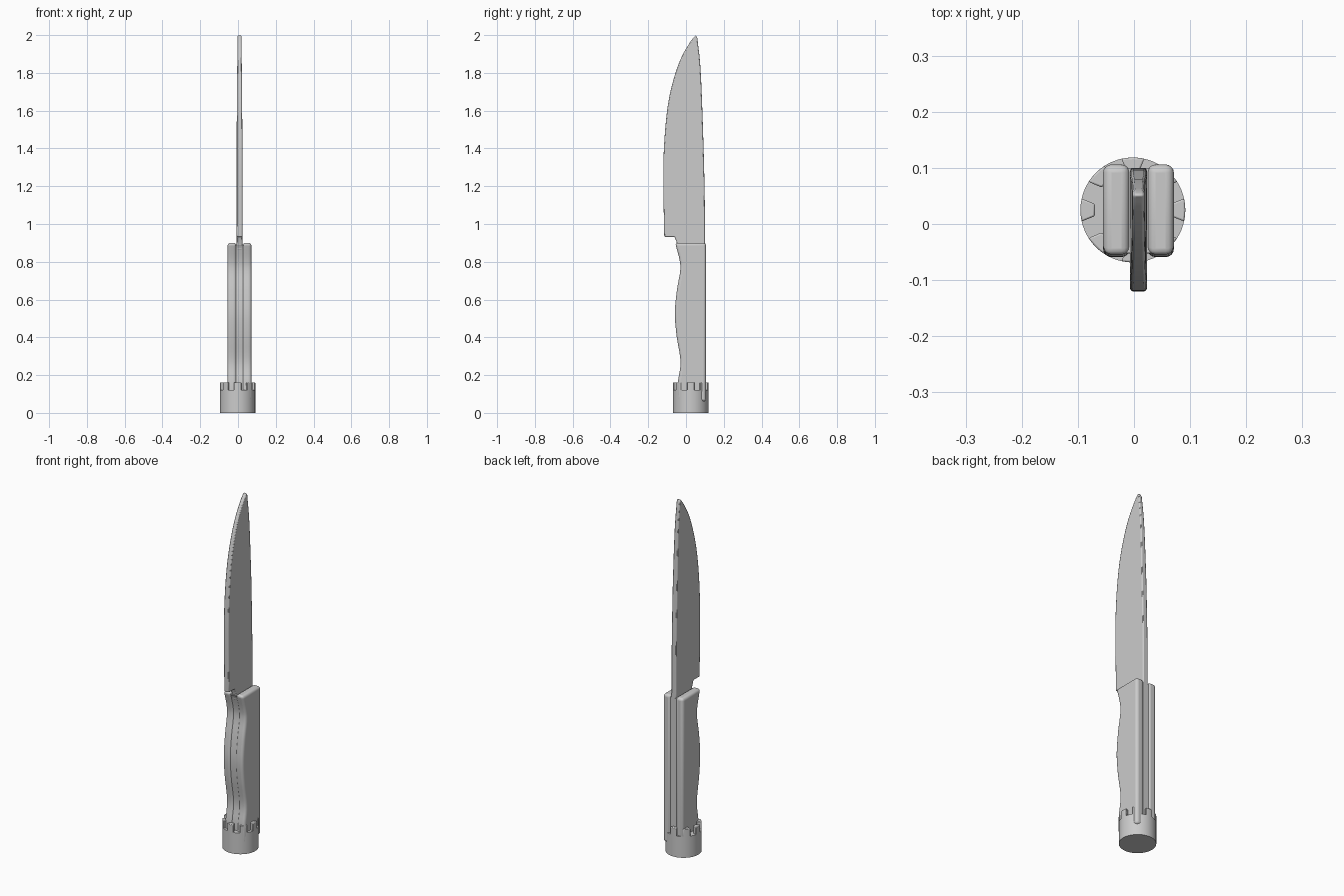
import bpy, bmesh, math
from mathutils import Vector

if "Cube" in bpy.data.objects:
    bpy.data.objects.remove(bpy.data.objects["Cube"])

grey = bpy.data.materials.new("plain grey")
grey.use_nodes = True
grey.diffuse_color = (0.6, 0.6, 0.6, 1)
grey.node_tree.nodes["Principled BSDF"].inputs["Base Color"].default_value = (0.6, 0.6, 0.6, 1)


def finish(bm, name, bevel=0, segments=3):
    bmesh.ops.recalc_face_normals(bm, faces=bm.faces)
    mesh = bpy.data.meshes.new(name)
    bm.to_mesh(mesh)
    bm.free()
    mesh.materials.append(grey)
    ob = bpy.data.objects.new(name, mesh)
    bpy.context.collection.objects.link(ob)
    if bevel:
        mod = ob.modifiers.new("rounded rims", "BEVEL")
        mod.width, mod.segments = bevel, segments
        mod.limit_method, mod.angle_limit = "ANGLE", math.radians(50)
    bpy.ops.object.select_all(action="DESELECT")
    ob.select_set(True)
    bpy.context.view_layer.objects.active = ob
    bpy.ops.object.shade_smooth_by_angle(angle=math.radians(40))
    return ob


def curve(points, steps=5):
    """Smooth open path through the points."""
    p = [Vector(q) for q in points]
    p = [2 * p[0] - p[1]] + p + [2 * p[-1] - p[-2]]
    out = []
    for a, b, c, d in zip(p, p[1:], p[2:], p[3:]):
        for i in range(steps):
            t = i / steps
            out.append(0.5 * (2 * b + (c - a) * t + (2 * a - 5 * b + 4 * c - d) * t * t
                              + (3 * b - a - 3 * c + d) * t ** 3))
    return out + [p[-2]]


def slab(name, outline, x0, x1, bevel, segments=3, taper=None):
    """Extrude a side outline (y, z) from x0 to x1."""
    bm = bmesh.new()
    face = bm.faces.new([bm.verts.new((x0, y, z)) for y, z in outline])
    ext = bmesh.ops.extrude_face_region(bm, geom=[face])["geom"]
    for v in ext:
        if isinstance(v, bmesh.types.BMVert):
            v.co.x = x1
    if taper:
        mid = (x0 + x1) / 2
        for v in bm.verts:
            v.co.x = mid + (v.co.x - mid) * taper(v.co.z)
    return finish(bm, name, bevel, segments)


# Blade: curved cutting edge, gently bowed spine, slim neck under the heel
edge = curve([(-.115, .932), (-.12, 1.2), (-.117, 1.4), (-.10, 1.6), (-.073, 1.74),
              (-.03, 1.87), (.02, 1.96), (.052, 2.0)])
spine = curve([(.06, 1.985), (.077, 1.82), (.09, 1.5), (.099, 1.15), (.1, .86)])
neck = [(-.042, .86), (-.05, .905), (-.06, .932)]
slab("blade", edge + spine + neck, -.007, .023, .005, 2,
     lambda z: 1 - .3 * max(0, z - 1.5) / .5)

# Handle: two rounded scales around a flat tang, with a wavy finger side
grip = curve([(-.043, .06), (-.043, .16), (-.029, .27), (-.05, .41), (-.059, .53),
              (-.048, .65), (-.031, .75), (-.034, .81), (-.058, .9)])
outline = grip + [(.106, .9), (.106, .06)]
slab("right_handle_scale", outline, -.055, -.008, .018, 4)
slab("left_handle_scale", outline, .024, .071, .018, 4)
core = [(y + .006, min(z, .89)) for y, z in grip] + [(.1, .89), (.1, .06)]
slab("handle_tang", core, -.02, .036, 0)

# Pommel cap
cx, cy, radius = -.002, .025, .0935
bm = bmesh.new()
bmesh.ops.create_cone(bm, cap_ends=True, segments=64, radius1=radius, radius2=radius, depth=.12)
bmesh.ops.translate(bm, verts=bm.verts, vec=(cx, cy, .06))
finish(bm, "pommel_cap")

# Ring of short gripping teeth that stand on the cap rim
bm = bmesh.new()
for k in range(8):
    ang = k * math.pi / 4
    arc = [(radius, ang + .22 * (i / 2 - 1)) for i in range(5)]
    arc += [(radius - .025, ang + .16), (radius - .025, ang - .16)]
    face = bm.faces.new([bm.verts.new((cx + r * math.cos(a), cy + r * math.sin(a), .11))
                         for r, a in arc])
    ext = bmesh.ops.extrude_face_region(bm, geom=[face])["geom"]
    for v in ext:
        if isinstance(v, bmesh.types.BMVert):
            v.co.z = .162
finish(bm, "cap_teeth", .003, 2)
